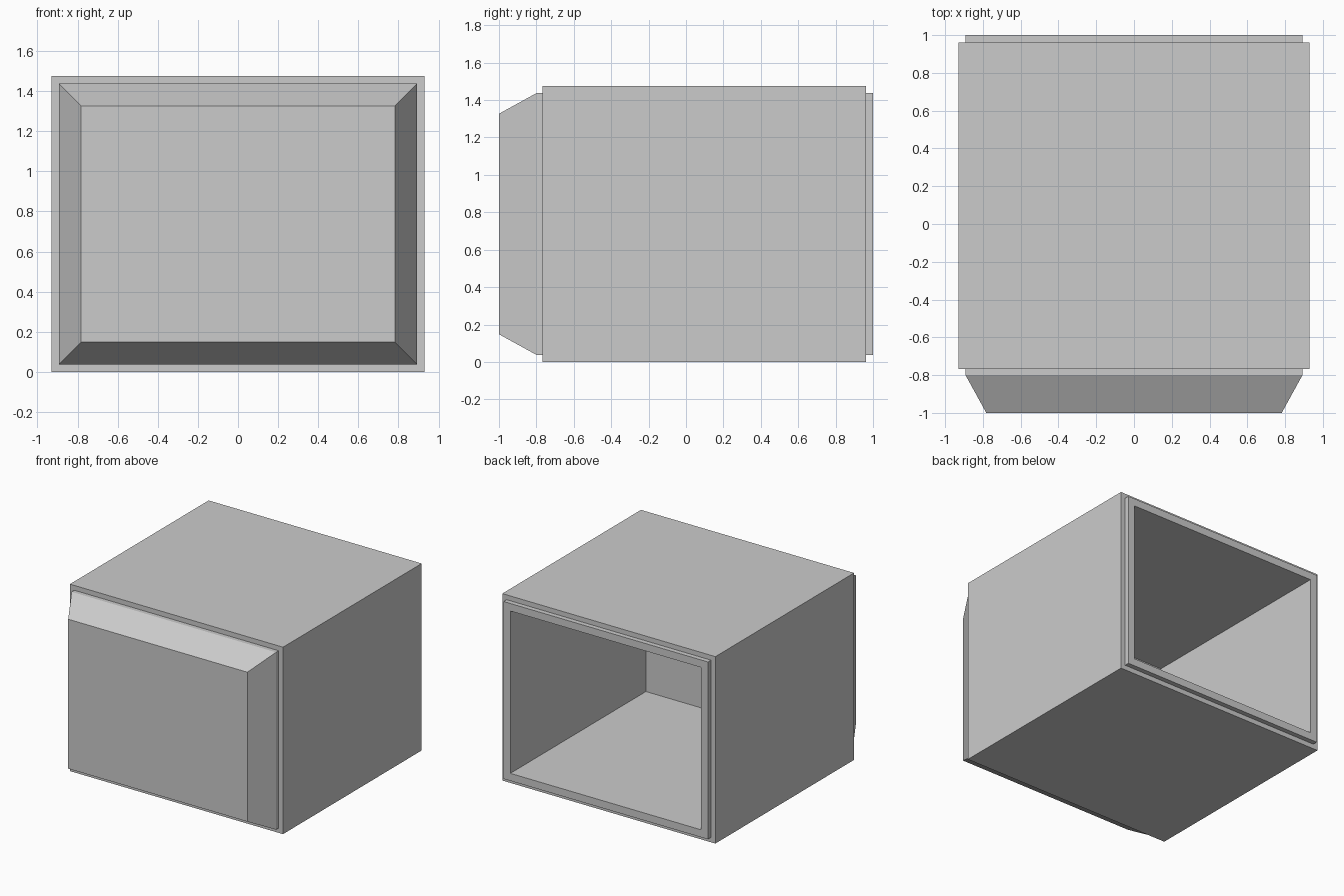
import bpy
import bmesh

cube = bpy.data.objects.get("Cube")
if cube:
    bpy.data.objects.remove(cube, do_unlink=True)

WIDTH, HEIGHT = 1.86, 1.475

grey = bpy.data.materials.new("light_grey")
grey.use_nodes = True
colour = (0.6, 0.6, 0.6, 1)
grey.diffuse_color = colour
grey.node_tree.nodes["Principled BSDF"].inputs["Base Color"].default_value = colour


def ring(bm, y, inset):
    """Rectangle across the housing, shrunk evenly by inset."""
    x = WIDTH / 2 - inset
    low, high = inset, HEIGHT - inset
    return [bm.verts.new(p) for p in
            ((-x, y, low), (x, y, low), (x, y, high), (-x, y, high))]


def loft(name, sections):
    """Join rectangular sections (y, inset) and cap both ends."""
    bm = bmesh.new()
    rings = [ring(bm, y, inset) for y, inset in sections]
    for a, b in zip(rings, rings[1:]):
        for i in range(4):
            j = (i + 1) % 4
            bm.faces.new((a[i], a[j], b[j], b[i]))
    bm.faces.new(rings[0])
    bm.faces.new(rings[-1])
    bmesh.ops.recalc_face_normals(bm, faces=bm.faces)
    mesh = bpy.data.meshes.new(name)
    bm.to_mesh(mesh)
    bm.free()
    mesh.materials.append(grey)
    obj = bpy.data.objects.new(name, mesh)
    bpy.context.collection.objects.link(obj)
    return obj


loft("hollow_housing", [
    # bevelled front panel
    (-1.0, 0.148), (-0.8, 0.038), (-0.767, 0.038),
    # main outer shell
    (-0.767, 0), (0.962, 0),
    # raised rim around the rear opening
    (0.962, 0.038), (1.0, 0.038), (1.0, 0.097),
    # inner cavity, ending behind the front panel
    (-0.69, 0.097),
])
